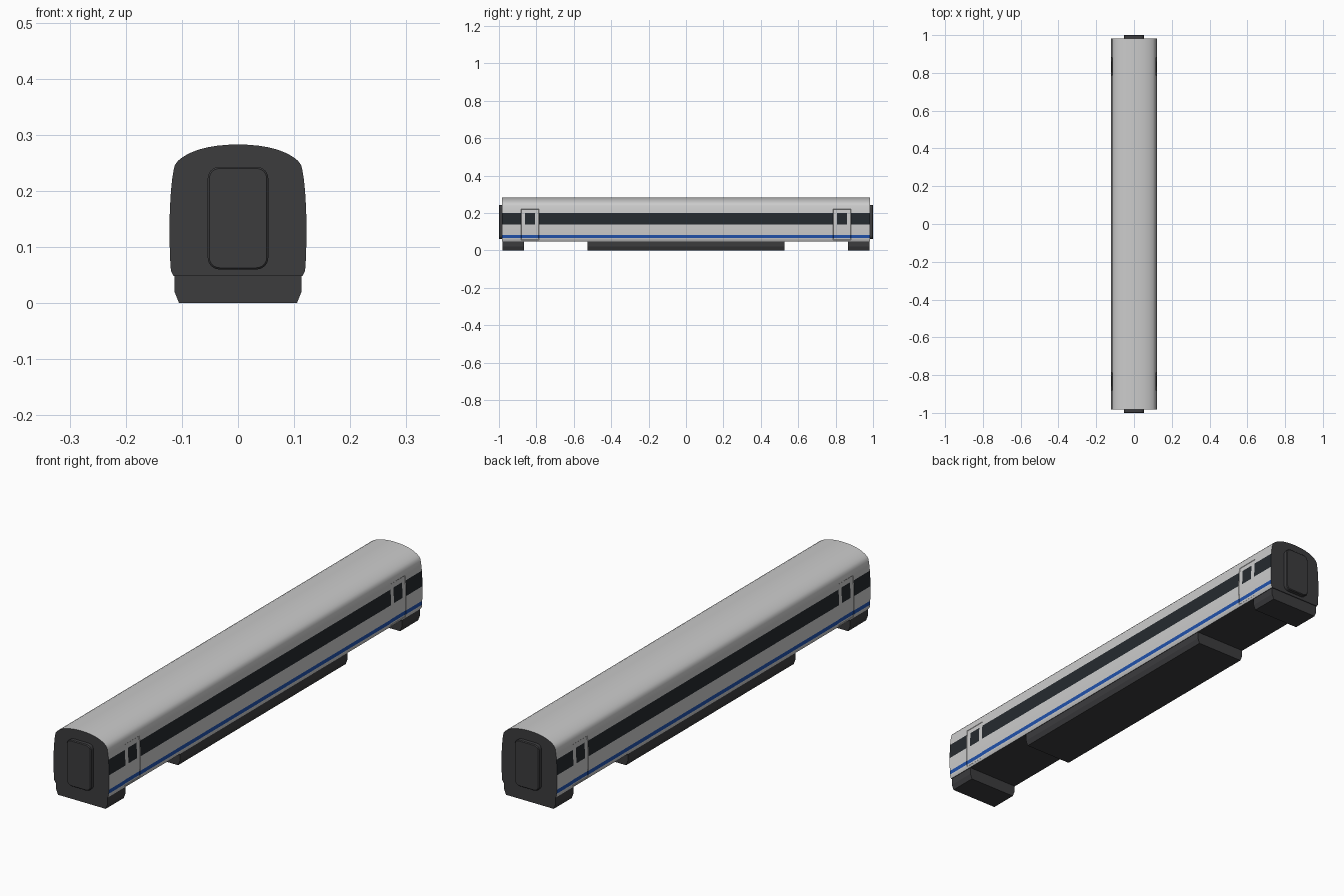
import bpy, bmesh

if "Cube" in bpy.data.objects:
    bpy.data.objects.remove(bpy.data.objects["Cube"])

def material(name, rgb):
    m = bpy.data.materials.new(name)
    m.diffuse_color = (*rgb, 1)
    m.use_nodes = True
    m.node_tree.nodes["Principled BSDF"].inputs["Base Color"].default_value = m.diffuse_color
    return m

SILVER = material("silver", (0.62, 0.62, 0.62))
DARK = material("dark_grey", (0.045, 0.045, 0.048))
GLASS = material("window_glass", (0.018, 0.023, 0.028))
BLUE = material("blue_stripe", (0.015, 0.085, 0.42))

def finish(bm, name, mats, angle=0.5):
    bmesh.ops.recalc_face_normals(bm, faces=bm.faces)
    me = bpy.data.meshes.new(name)
    bm.to_mesh(me)
    bm.free()
    for m in mats:
        me.materials.append(m)
    ob = bpy.data.objects.new(name, me)
    bpy.context.collection.objects.link(ob)
    bpy.ops.object.select_all(action='DESELECT')
    ob.select_set(True)
    bpy.context.view_layer.objects.active = ob
    bpy.ops.object.shade_smooth_by_angle(angle=angle)
    return ob

def loft(half, ys):
    """Mirror a half cross-section in x and sweep it through the y stations."""
    ring = half + [(-x, z) for x, z in reversed(half) if x > 0]
    bm = bmesh.new()
    rows = [[bm.verts.new((x, y, z)) for x, z in ring] for y in ys]
    n = len(ring)
    for a, b in zip(rows, rows[1:]):
        for i in range(n):
            j = (i + 1) % n
            bm.faces.new((a[i], a[j], b[j], b[i]))
    bm.faces.new(rows[0])
    bm.faces.new(rows[-1])
    return bm

# Car body: floor corner, side wall, roof curve
half = [(0.115, 0.048), (0.119, 0.056), (0.1203, 0.065), (0.121, 0.081),
        (0.122, 0.11), (0.1222, 0.139), (0.1213, 0.17), (0.1195, 0.2),
        (0.1175, 0.22), (0.1145, 0.238), (0.1125, 0.246), (0.107, 0.2535),
        (0.099, 0.26), (0.087, 0.267), (0.072, 0.273), (0.055, 0.2775),
        (0.037, 0.2805), (0.018, 0.2822), (0, 0.2827)]
END = 0.983
pos = [0.786, 0.806, 0.86, 0.881, END]
bm = loft(half, [-y for y in reversed(pos)] + pos)
bm.faces.ensure_lookup_table()
bmesh.ops.recalc_face_normals(bm, faces=bm.faces)
doors = []
for f in bm.faces:
    c, nrm = f.calc_center_median(), f.normal
    y = abs(c.y)
    in_door = 0.786 < y < 0.881
    if abs(nrm.y) > 0.9 or nrm.z < -0.9:            # end walls and floor
        f.material_index = 1
    elif 0.139 < c.z < 0.2 and (not in_door or 0.806 < y < 0.86):
        f.material_index = 2                        # window band, door window
    elif 0.065 < c.z < 0.081:
        f.material_index = 3                        # waist stripe
    if in_door and 0.056 < c.z < 0.22 and abs(nrm.x) > 0.8:
        doors.append(f)
# Doors slightly recessed in the side wall
bmesh.ops.inset_region(bm, faces=doors, thickness=0.0015, depth=-0.0015,
                       use_even_offset=True)
finish(bm, "car_body", [SILVER, DARK, GLASS, BLUE])

# Underfloor boxes with chamfered lower edges
box = [(0.105, 0), (0.113, 0.02), (0.113, 0.049)]
for name, y0, y1 in (("front_skirt", -0.98, -0.867),
                     ("equipment_box", -0.526, 0.526),
                     ("rear_skirt", 0.867, 0.98)):
    finish(loft(box, [y0, y1]), name, [DARK], 0.3)

# Gangway panels on both ends, rounded corners and a softened outer edge
for name, s in (("front_gangway", -1), ("rear_gangway", 1)):
    bm = bmesh.new()
    bmesh.ops.create_cube(bm, size=1)
    for v in bm.verts:
        v.co = (v.co.x * 0.108, s * 0.988 + v.co.y * 0.024, 0.1515 + v.co.z * 0.183)
    along = [e for e in bm.edges if abs(e.verts[0].co.y - e.verts[1].co.y) > 0.01]
    bmesh.ops.bevel(bm, geom=along, offset=0.021, segments=6, profile=0.5,
                    affect='EDGES')
    rim = [e for e in bm.edges if all(abs(v.co.y) > 0.999 for v in e.verts)]
    bmesh.ops.bevel(bm, geom=rim, offset=0.003, segments=1, affect='EDGES')
    finish(bm, name, [DARK])
